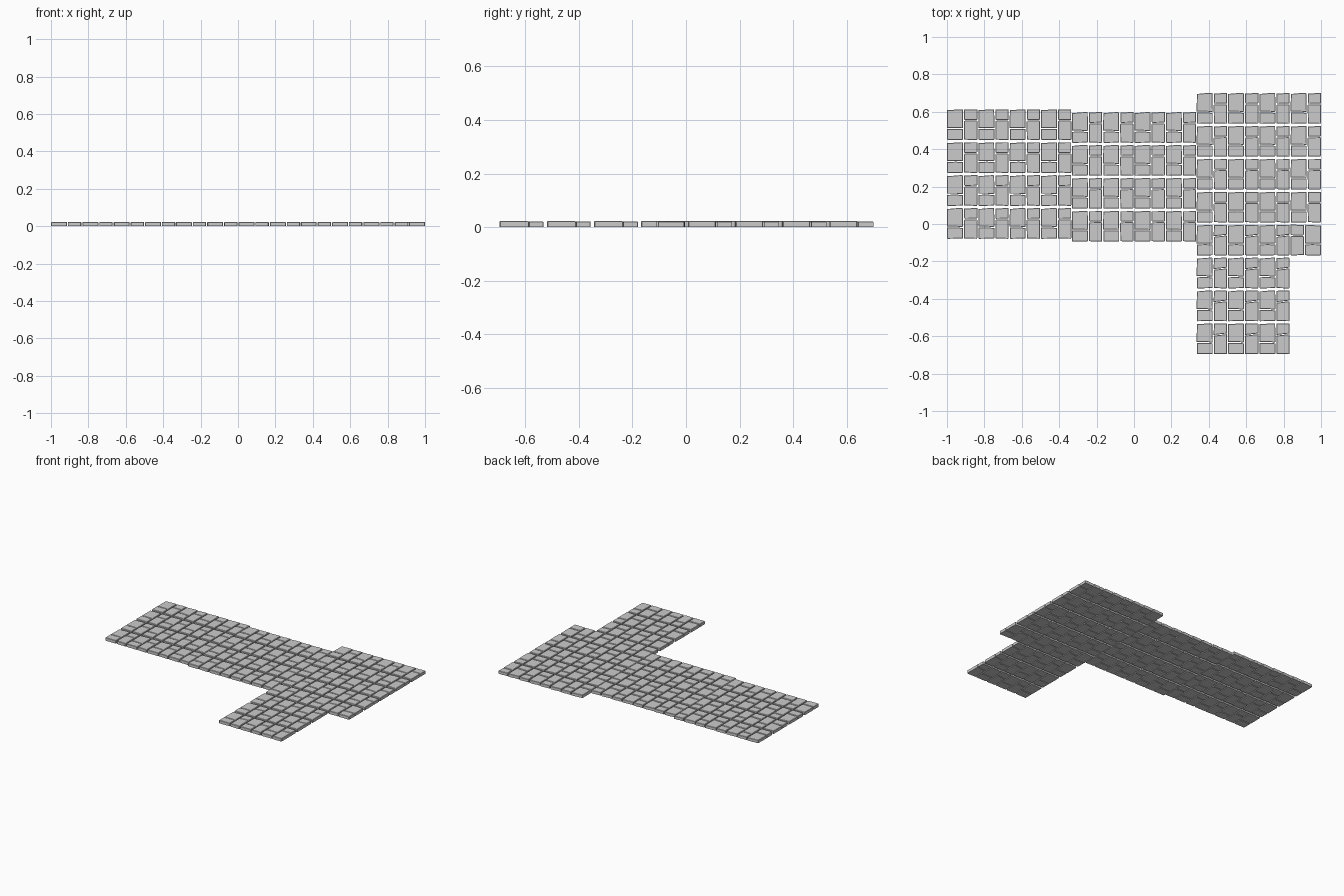
import bpy, bmesh

if "Cube" in bpy.data.objects:
    bpy.data.objects.remove(bpy.data.objects["Cube"])

PITCH_X, PITCH_Y = 0.1675, 0.176   # spacing of the four-stone clusters
H, BEVEL = 0.022, 0.0025           # stone height and worn top edge
WIDTH = 0.1625

# Slightly irregular outlines (anticlockwise) of the stones in one cluster
SMALL_LEFT = [(0.001, 0.003), (0.004, 0), (0.083, 0.001), (0.086, 0.004),
              (0.086, 0.058), (0.050, 0.060), (0.001, 0.059)]
TALL_LEFT = [(0, 0.065), (0.048, 0.065), (0.083, 0.063), (0.086, 0.066),
             (0.085, 0.162), (0.082, 0.164), (0.040, 0.163), (0.035, 0.161), (0.001, 0.160)]
TALL_RIGHT = [(0.092, 0.002), (0.159, 0), (0.1625, 0.004), (0.162, 0.101),
              (0.158, 0.104), (0.095, 0.103), (0.091, 0.099)]
SMALL_RIGHT = [(0.092, 0.111), (0.096, 0.107), (0.160, 0.108), (0.162, 0.111),
               (0.162, 0.164), (0.130, 0.164), (0.126, 0.162), (0.092, 0.162)]
# Variant with a slanted joint in the right column
SLANT_TALL = [(0.092, 0.001), (0.159, 0), (0.1625, 0.004), (0.162, 0.107), (0.092, 0.099)]
SLANT_SMALL = [(0.091, 0.103), (0.162, 0.111), (0.162, 0.162), (0.159, 0.164), (0.092, 0.163)]

REGULAR = [(SMALL_LEFT, H), (TALL_LEFT, H - 0.001), (TALL_RIGHT, H), (SMALL_RIGHT, H - 0.001)]
SLANTED = [(SMALL_LEFT, H), (TALL_LEFT, H - 0.001), (SLANT_TALL, H), (SLANT_SMALL, H - 0.001)]


def add_stone(bm, outline, height, ox, oy, mirror):
    pts = [((WIDTH - x if mirror else x) + ox, y + oy) for x, y in outline]
    if mirror:
        pts.reverse()
    cx = (min(p[0] for p in pts) + max(p[0] for p in pts)) / 2
    cy = (min(p[1] for p in pts) + max(p[1] for p in pts)) / 2
    hx = max(p[0] for p in pts) - cx
    hy = max(p[1] for p in pts) - cy
    sx, sy = 1 - BEVEL / hx, 1 - BEVEL / hy
    # bottom ring, shoulder ring and inset top ring
    rings = [[bm.verts.new((x, y, 0)) for x, y in pts],
             [bm.verts.new((x, y, height - 0.002)) for x, y in pts],
             [bm.verts.new((cx + (x - cx) * sx, cy + (y - cy) * sy, height)) for x, y in pts]]
    n = len(pts)
    for a, b in zip(rings, rings[1:]):
        for i in range(n):
            j = (i + 1) % n
            bm.faces.new((a[i], a[j], b[j], b[i]))
    bm.faces.new(rings[2])
    bm.faces.new(rings[0][::-1])


def paving(name, x0, y0, cols, rows, cluster, mirror=False):
    bm = bmesh.new()
    for c in range(cols):
        for r in range(rows):
            for outline, height in cluster:
                add_stone(bm, outline, height, x0 + c * PITCH_X, y0 + r * PITCH_Y, mirror)
    mesh = bpy.data.meshes.new(name)
    bm.to_mesh(mesh)
    bm.free()
    bpy.context.collection.objects.link(bpy.data.objects.new(name, mesh))


# Main walkway, left and middle stretches
paving("left_paving", -1.0, -0.079, 4, 4, REGULAR)
paving("middle_paving", -0.3325, -0.094, 4, 4, REGULAR)
# Right end, its branch toward the front, and the corner cluster
paving("right_paving", 0.335, 0.008, 4, 4, REGULAR)
paving("front_branch_paving", 0.335, -0.696, 3, 4, SLANTED)
paving("corner_stones", 0.335 + 3 * PITCH_X, -0.168, 1, 1, REGULAR, mirror=True)
